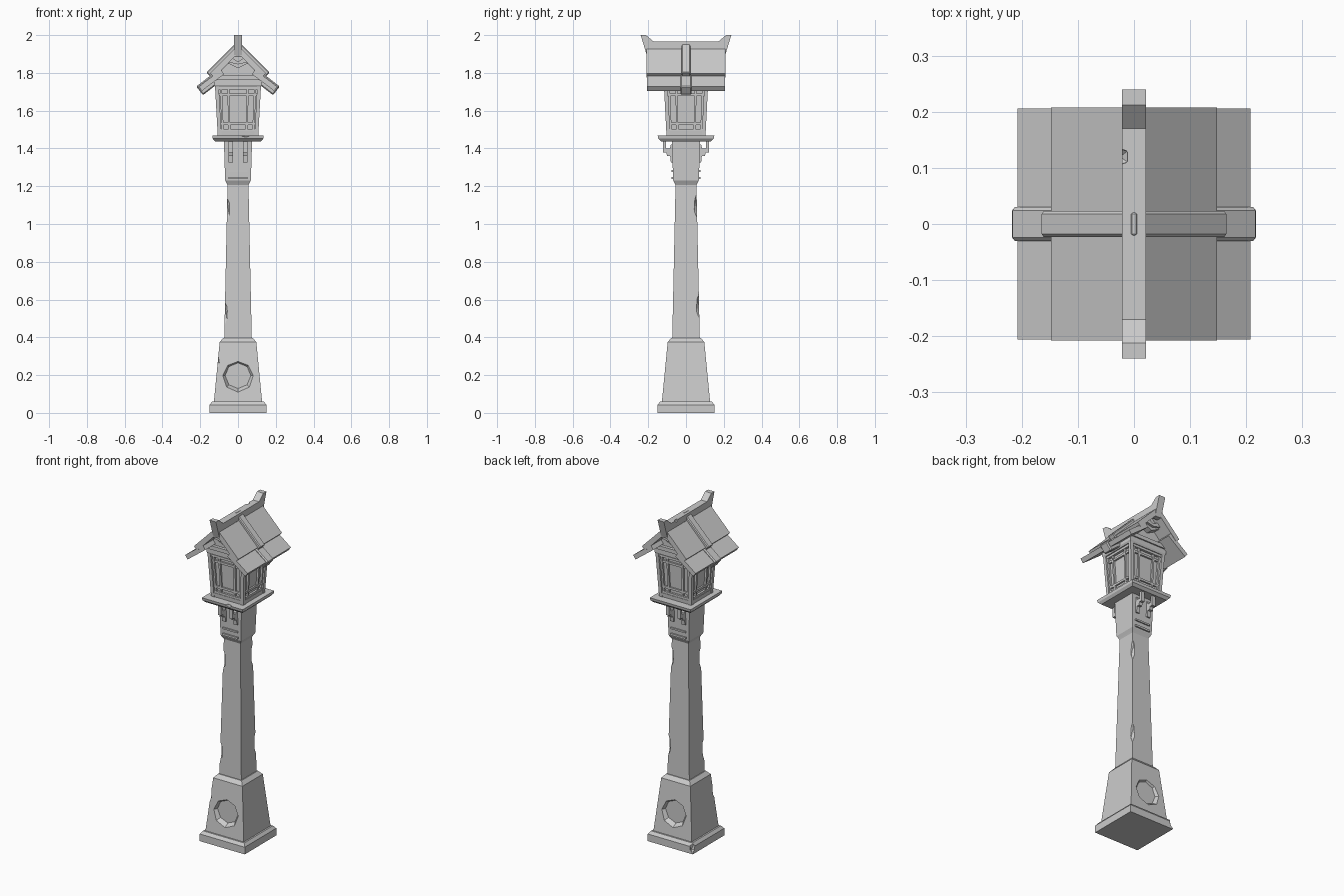
import bpy, bmesh
from math import sin, cos, pi
from mathutils import Vector

cube = bpy.data.objects.get("Cube")
if cube:
    bpy.data.objects.remove(cube)

stone = bpy.data.materials.new("grey_stone")
stone.use_nodes = True
GREY = (0.6, 0.6, 0.6, 1)
stone.diffuse_color = GREY
stone.node_tree.nodes["Principled BSDF"].inputs["Base Color"].default_value = GREY


def finish(name, bm):
    bmesh.ops.recalc_face_normals(bm, faces=bm.faces)
    mesh = bpy.data.meshes.new(name)
    bm.to_mesh(mesh)
    bm.free()
    mesh.materials.append(stone)
    ob = bpy.data.objects.new(name, mesh)
    bpy.context.collection.objects.link(ob)
    return ob


def skin(name, rings):
    """Closed solid through rings of matching points."""
    bm = bmesh.new()
    loops = [[bm.verts.new(p) for p in ring] for ring in rings]
    n = len(loops[0])
    for a, b in zip(loops, loops[1:]):
        for i in range(n):
            j = (i + 1) % n
            bm.faces.new((a[i], a[j], b[j], b[i]))
    bm.faces.new(loops[0])
    bm.faces.new(loops[-1])
    return finish(name, bm)


def stack(name, levels):
    """Rectangular tower from (z, half x, half y) levels."""
    return skin(name, [[(-x, -y, z), (x, -y, z), (x, y, z), (-x, y, z)] for z, x, y in levels])


def prism_y(name, pts, y0, y1):
    return skin(name, [[(x, y, z) for x, z in pts] for y in (y0, y1)])


def prism_x(name, pts, x0, x1):
    return skin(name, [[(x, y, z) for y, z in pts] for x in (x0, x1)])


def bar(name, p, q, w, d, out):
    """Square bar from p to q, w wide, d deep along the out direction."""
    p, q = Vector(p), Vector(q)
    along = (q - p).normalized()
    side = along.cross(Vector(out)).normalized() * w / 2
    deep = side.cross(along).normalized() * d / 2
    return skin(name, [[c - side - deep, c + side - deep, c + side + deep, c - side + deep]
                       for c in (p, q)])


def cut(target, cutter):
    mod = target.modifiers.new("cut", 'BOOLEAN')
    mod.operation = 'DIFFERENCE'
    mod.solver = 'EXACT'
    mod.object = cutter
    cutter.hide_render = True
    cutter.hide_set(True)


def chip(target, x, y, z, r, h):
    """Knock a worn facet out of an edge."""
    bm = bmesh.new()
    bmesh.ops.create_icosphere(bm, subdivisions=1, radius=1)
    for v in bm.verts:
        v.co = Vector((x + v.co.x * r, y + v.co.y * r, z + v.co.z * h))
    cut(target, finish("chip_cutter", bm))


# Foot and pedestal
plinth = stack("plinth", [(0, .15, .15), (.043, .15, .15), (.06, .137, .137)])
pedestal = stack("pedestal", [(.055, .128, .128), (.375, .097, .097), (.397, .078, .078)])
chip(plinth, -.155, .155, .04, .03, .04)
chip(pedestal, -.116, -.116, .28, .022, .06)


# Eight-sided recess on front and back of the pedestal
def octagon(r, y):
    return [(r * sin(i * pi / 4), y, .197 + r * cos(i * pi / 4)) for i in range(8)]


for s in (-1, 1):
    cut(pedestal, skin("recess_cutter", [octagon(.1, s * .14), octagon(.068, s * .097)]))

# Tapered shaft with worn edges
shaft = stack("shaft", [(.39, .073, .073), (1.22, .055, .055)])
for s, z in ((-1, 1.08), (-1, .53), (1, .57), (1, 1.1)):
    e = .073 - .022 * (z - .39) + .004
    chip(shaft, s * e, s * e, z, .021, .075)

# Capital with moulded foot and raised bands
stack("capital", [(1.205, .055, .055), (1.215, .06, .06), (1.23, .068, .068), (1.45, .075, .075)])
for s in (-1, 1):
    for z, h in ((1.243, .012), (1.28, .01)):
        bar("capital_band", (-.05, s * .069, z), (.05, s * .069, z), h, .016, (0, 1, 0))
    for x in (-.038, .038):
        # Hooked bracket carrying the platform
        prof = [(.06, 1.36), (.1, 1.36), (.105, 1.378), (.122, 1.378), (.122, 1.45),
                (.106, 1.45), (.106, 1.4), (.085, 1.4), (.08, 1.42), (.06, 1.42)]
        prism_x("bracket", [(s * y, z) for y, z in prof], x - .011, x + .011)
        prism_x("bracket_foot", [(s * y, z) for y, z in
                ((.06, 1.325), (.08, 1.325), (.085, 1.37), (.06, 1.37))], x - .011, x + .011)

# Platform
platform = stack("platform", [(1.438, .122, .132), (1.452, .134, .147), (1.468, .136, .15)])
chip(platform, .04, -.155, 1.47, .025, .012)

# Lantern body, sill and top beams
stack("lantern_core", [(1.46, .088, .086), (1.76, .102, .098)])
stack("lantern_sill", [(1.465, .104, .1), (1.492, .106, .102)])
stack("lantern_beam", [(1.725, .12, .115), (1.735, .126, .12), (1.762, .126, .12)])
stack("roof_beam", [(1.762, .112, .128), (1.785, .112, .128)])

# Corner posts
Z0, Z1 = 1.465, 1.735
for sx in (-1, 1):
    for sy in (-1, 1):
        bar("lantern_post", (sx * .097, sy * .093, Z0), (sx * .112, sy * .107, Z1),
            .02, .02, (0, 1, 0))


# Lattice on each of the four sides
def on_side(side, u, z):
    t = (z - Z0) / (Z1 - Z0)
    s = 1 if side in "+>" else -1
    if side in "<>":
        return (s * (.091 + .014 * t), u * (1 + .14 * t), z)
    return (u * (1 + .14 * t), s * (.088 + .013 * t), z)


for side in "-+<>":
    out = (1, 0, 0) if side in "<>" else (0, 1, 0)
    for u in (-.08, -.045, .045, .08):
        bar("lattice_upright", on_side(side, u, Z0), on_side(side, u, Z1), .011, .016, out)
    for z in (1.53, 1.685):
        bar("lattice_rail", on_side(side, -.09, z), on_side(side, .09, z), .013, .013, out)
    for z in (1.497, 1.718):
        bar("lattice_frame", on_side(side, -.09, z), on_side(side, .09, z), .014, .02, out)

# Gable wall and hanging gable ornament
prism_y("gable_wall", [(-.115, 1.78), (.115, 1.78), (.1, 1.80), (0, 1.905), (-.1, 1.80)], -.11, .11)
for s in (-1, 1):
    prism_y("gable_ornament", [(0, 1.825), (.07, 1.86), (.045, 1.89), (0, 1.92),
                               (-.045, 1.89), (-.07, 1.86)], s * .105, s * .15)
    prism_y("gable_ornament_brow", [(0, 1.845), (.075, 1.862), (.05, 1.89), (0, 1.86),
                                    (-.05, 1.89), (-.075, 1.862)], s * .14, s * .165)


# Roof: two overlapping slabs each side, with a rib across each
def slab(name, p, q, t, half, chamfer=0):
    p, q = Vector(p), Vector(q)
    d = (q - p).normalized()
    n = Vector((-d.y, d.x))
    n = n if n.y > 0 else -n
    for s in (-1, 1):
        pts = [p, q, q - n * t, p - n * t]
        ob = prism_y(name, [(s * v.x, v.y) for v in pts], -half, half)
        if chamfer:
            mod = ob.modifiers.new("chamfer", 'BEVEL')
            mod.width = chamfer
            mod.segments = 1


slab("upper_roof", (0, 1.947), (.148, 1.797), .03, .208)
slab("lower_roof", (.09, 1.816), (.208, 1.727), .028, .206)
slab("upper_rib", (0, 1.97), (.168, 1.802), .045, .023, .005)
slab("lower_rib", (.10, 1.822), (.221, 1.728), .058, .03, .006)

# Ridge beam with upswept ends
ridge = [(-.24, 2), (-.212, 2), (-.17, 1.965), (.17, 1.965), (.212, 2), (.24, 2),
         (.205, 1.885), (.175, 1.885), (.165, 1.92), (-.165, 1.92), (-.175, 1.885), (-.205, 1.885)]
ridge_beam = prism_x("ridge_beam", ridge, -.021, .021)
chip(ridge_beam, -.025, .12, 1.97, .018, .02)
